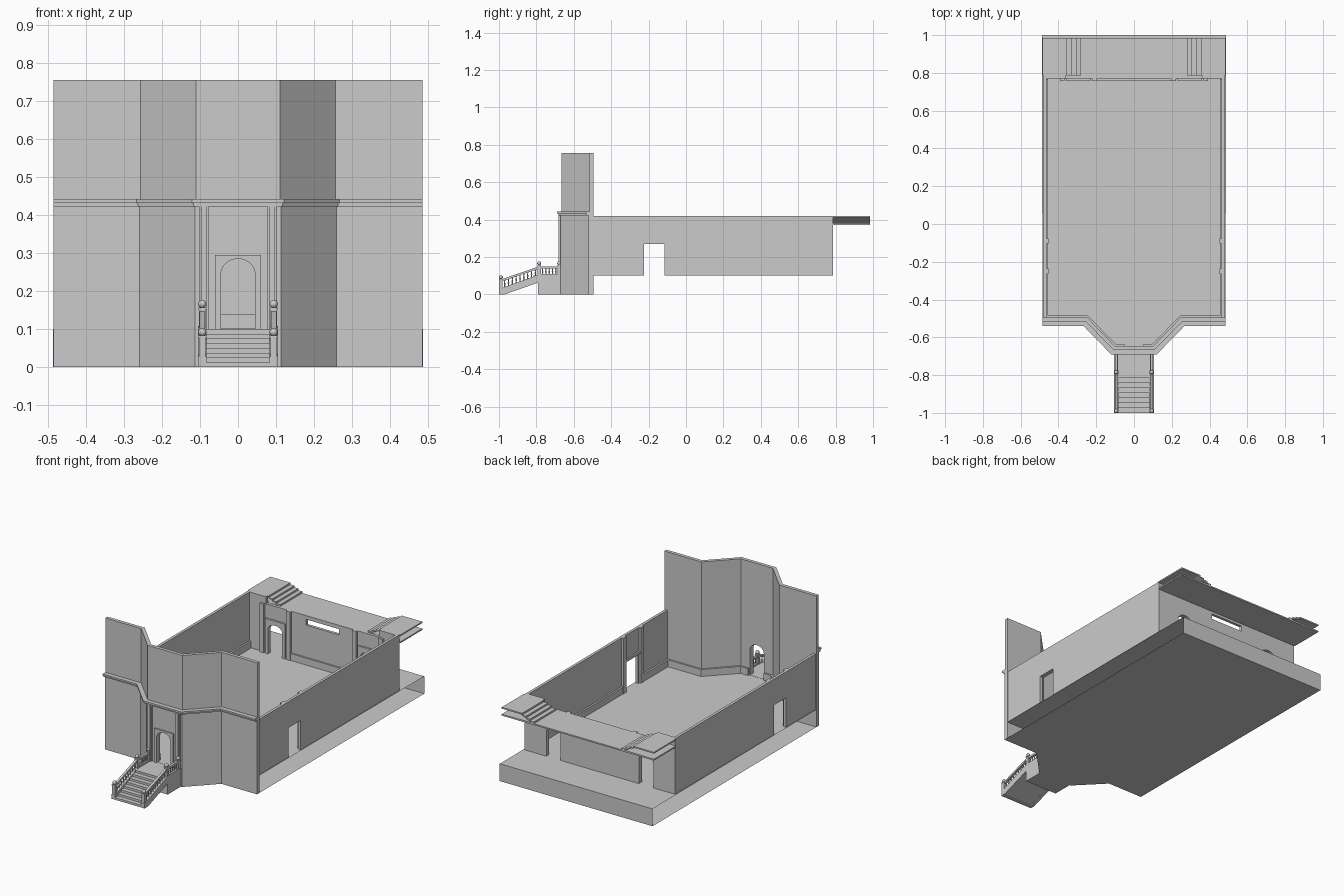
import bpy, bmesh, math
from mathutils import Vector

if "Cube" in bpy.data.objects:
    bpy.data.objects.remove(bpy.data.objects["Cube"])


def prism(name, pts, axis, a, b):
    """Extrude a flat outline along an axis: z uses (x,y), y uses (x,z), x uses (y,z)."""
    place = {'x': lambda p, t: (t, p[0], p[1]),
             'y': lambda p, t: (p[0], t, p[1]),
             'z': lambda p, t: (p[0], p[1], t)}[axis]
    bm = bmesh.new()
    lo = [bm.verts.new(place(p, a)) for p in pts]
    hi = [bm.verts.new(place(p, b)) for p in pts]
    bm.faces.new(lo)
    bm.faces.new(hi)
    n = len(pts)
    for i in range(n):
        bm.faces.new((lo[i], lo[(i + 1) % n], hi[(i + 1) % n], hi[i]))
    return finish(name, bm)


def finish(name, bm):
    bmesh.ops.recalc_face_normals(bm, faces=bm.faces)
    me = bpy.data.meshes.new(name)
    bm.to_mesh(me)
    bm.free()
    ob = bpy.data.objects.new(name, me)
    bpy.context.collection.objects.link(ob)
    return ob


def box(name, x0, x1, y0, y1, z0, z1):
    return prism(name, [(x0, y0), (x1, y0), (x1, y1), (x0, y1)], 'z', z0, z1)


def lathe(name, profile, loc, sides=8):
    bm = bmesh.new()
    vs = [bm.verts.new((r, 0, z)) for r, z in profile]
    es = [bm.edges.new(e) for e in zip(vs, vs[1:])]
    bmesh.ops.spin(bm, geom=vs + es, axis=(0, 0, 1), cent=(0, 0, 0),
                   angle=2 * math.pi, steps=sides)
    bmesh.ops.remove_doubles(bm, verts=bm.verts, dist=1e-5)
    bmesh.ops.translate(bm, verts=bm.verts, vec=loc)
    ob = finish(name, bm)
    for p in ob.data.polygons:
        p.use_smooth = True
    return ob


def arch(cx, half, spring, rise, z0=0.1, n=12):
    top = [(cx - half * math.cos(math.pi * i / n), spring + rise * math.sin(math.pi * i / n))
           for i in range(n + 1)]
    return [(cx - half, z0)] + top + [(cx + half, z0)]


def notched(a, b, z0, z1, holes):
    """Wall outline with door openings rising from its foot."""
    return [(a, z0)] + [p for h in holes for p in h] + [(b, z0), (b, z1), (a, z1)]


def offset(path, d):
    out = []
    for i, p in enumerate(path):
        segs = [(path[j], path[j + 1]) for j in (i - 1, i) if 0 <= j < len(path) - 1]
        ns = [Vector((q[1] - o[1], o[0] - q[0])).normalized() for o, q in segs]
        m = sum(ns, Vector((0, 0))).normalized()
        out.append(tuple(Vector(p) + m * (d / m.dot(ns[0]))))
    return out


def strip(name, path, d0, d1, z0, z1):
    return prism(name, offset(path, d0) + offset(path, d1)[::-1], 'z', z0, z1)


# Inner line of the front wall with its projecting bay
half = [(.102, -.645), (.248, -.495), (.485, -.495)]
front = [(-x, y) for x, y in half[::-1]] + half

# Base: floor sheet, underside sheet and back face, open along the sides
outline = front + [(.487, 1), (-.487, 1)]
bm = bmesh.new()
rings = [[bm.verts.new((x, y, z)) for x, y in outline] for z in (0, .1)]
bm.faces.new(rings[0][::-1])
bm.faces.new(rings[1])
bm.faces.new((rings[0][-2], rings[0][-1], rings[1][-1], rings[1][-2]))
finish("base_floor", bm)

# Front wall with arched doorway
lower = strip("front_wall_lower", front, 0, .025, 0, .425)
cutter = prism("door_cutter", arch(0, .045, .245, .04, .101), 'y', -.72, -.6)
cutter.hide_render = True
mod = lower.modifiers.new("door", 'BOOLEAN')
mod.object = cutter
mod.operation = 'DIFFERENCE'
mod.solver = 'EXACT'
bpy.context.view_layer.objects.active = lower
bpy.ops.object.modifier_apply(modifier=mod.name)
bpy.data.objects.remove(cutter)
strip("front_wall_upper", front, 0, .02, .425, .755)
strip("cornice_lower", front, .018, .036, .422, .432)
strip("cornice_upper", front, .018, .045, .432, .442)
prism("front_door_frame", notched(-.06, .06, .1, .295, [arch(0, .045, .245, .04)]),
      'y', -.678, -.668)

# Side walls, their doors, skirting and flanking pilasters
side_door = [(-.225, .1), (-.225, .27), (-.115, .27), (-.115, .1)]
back_holes = [arch(c, .046, .24, .035) for c in (-.295, .295)]
for s, tag in ((-1, "left"), (1, "right")):
    prism("side_wall_" + tag, notched(-.495, .785, .1, .42, [side_door]), 'x', s * .464, s * .48)
    box("side_skirting_front_" + tag, s * .454, s * .464, -.495, -.235, .1, .14)
    box("side_skirting_back_" + tag, s * .454, s * .464, -.105, .768, .1, .14)
    for k, y in enumerate((-.25, -.09)):
        box(f"side_pilaster_{tag}_{k}", s * .452, s * .464, y - .014, y + .014, .1, .42)
    box("side_door_lintel_" + tag, s * .455, s * .464, -.236, -.104, .27, .285)
    # Front wall skirting, one piece each side of the door
    sk = [(s * .05, -.645)] + [(s * x, y) for x, y in half[:2]] + [(s * .464, -.495)]
    strip("front_skirting_" + tag, sk if s > 0 else sk[::-1], -.01, 0, .1, .14)
    # Back wall door surround and pilasters
    c = s * .295
    prism("back_door_frame_" + tag,
          notched(c - .065, c + .065, .1, .3, [arch(c, .046, .24, .035)]), 'y', .758, .77)
    for k, x in enumerate((c - .085, c + .085)):
        box(f"back_pilaster_{tag}_{k}", x - .013, x + .013, .756, .77, .1, .38)
    # Pilasters beside the front door
    box("front_pilaster_" + tag, s * .077, s * .102, -.679, -.668, .1, .422)
    box("front_pilaster_face_" + tag, s * .083, s * .096, -.683, -.678, .1, .422)

# Back wall with two arched doors and a wide slot window
wall = notched(-.47, .47, .1, .38, back_holes)
wall[-1:-1] = [(.105, .38), (.105, .325), (-.105, .325), (-.105, .38)]
prism("back_wall", wall, 'y', .769, .785)
box("slot_lintel", -.105, .105, .769, .785, .358, .38)
box("back_skirting", -.21, .21, .76, .769, .1, .14)

# Raised walkway behind the back wall, stepping up to both ends
prof = []
for i in range(4):
    x = .28 + .025 * i
    prof += [(x, .38 + .01 * i), (x, .39 + .01 * i)]
prof += [(.485, .42), (.485, .412), (.365, .412), (.295, .382), (.485, .38), (.485, .372)]
prism("walkway", prof + [(-x, z) for x, z in prof[::-1]], 'y', .785, .985)
for s, tag in ((-1, "left"), (1, "right")):
    box("back_wall_top_" + tag, s * .36, s * .48, .769, .785, .38, .42)

# Entrance steps and landing
N = 8
steps = [(-1, 0)]
for i in range(N):
    y = -1 + .21 * i / N
    steps += [(y, .1 * (i + 1) / N), (y + .21 / N, .1 * (i + 1) / N)]
steps += [(-.79, .065), (-.97, 0)]
prism("steps", steps, 'x', -.084, .084)
box("landing", -.105, .105, -.79, -.668, 0, .1)

# Stair sides, handrails, posts and balusters
ball = [(0, -.011)] + [(.011 * math.cos(a), .011 * math.sin(a))
                       for a in (-1.05, -.5, 0, .5, 1.05)] + [(0, .011)]


def baluster(name, x, y, z0, z1):
    h = z1 - z0
    lathe(name, [(.0035, z0), (.0035, z0 + .12 * h), (.002, z0 + .2 * h), (.0045, z0 + .4 * h),
                 (.002, z0 + .75 * h), (.0035, z0 + .88 * h), (.0035, z1)], (x, y, 0))


for s, tag in ((-1, "left"), (1, "right")):
    x = s * .094
    prism("stringer_" + tag, [(-1, 0), (-.97, 0), (-.785, .065), (-.785, .107), (-1, .028)],
          'x', s * .083, s * .105)
    prism("stair_handrail_" + tag, [(-.99, .068), (-.785, .138), (-.785, .15), (-.99, .08)],
          'x', s * .087, s * .101)
    box("landing_handrail_" + tag, s * .087, s * .101, -.785, -.675, .138, .15)
    box("landing_curb_" + tag, s * .085, s * .105, -.785, -.668, .1, .108)
    for k, (y, z0, z1) in enumerate(((-.99, 0, .078), (-.785, .1, .152), (-.678, .1, .152))):
        box(f"post_{tag}_{k}", x - .009, x + .009, y - .009, y + .009, z0, z1)
        box(f"post_cap_{tag}_{k}", x - .011, x + .011, y - .01, y + .01, z1, z1 + .005)
        lathe(f"post_ball_{tag}_{k}", ball, (x, y, z1 + .014), 12)
    for k in range(9):
        t = (k + 1) / 10
        y = -.99 + .205 * t
        baluster(f"stair_baluster_{tag}_{k}", x, y, .03 + .075 * t, .07 + .07 * t)
    for k in range(5):
        baluster(f"landing_baluster_{tag}_{k}", x, -.767 + .0178 * k, .107, .139)
